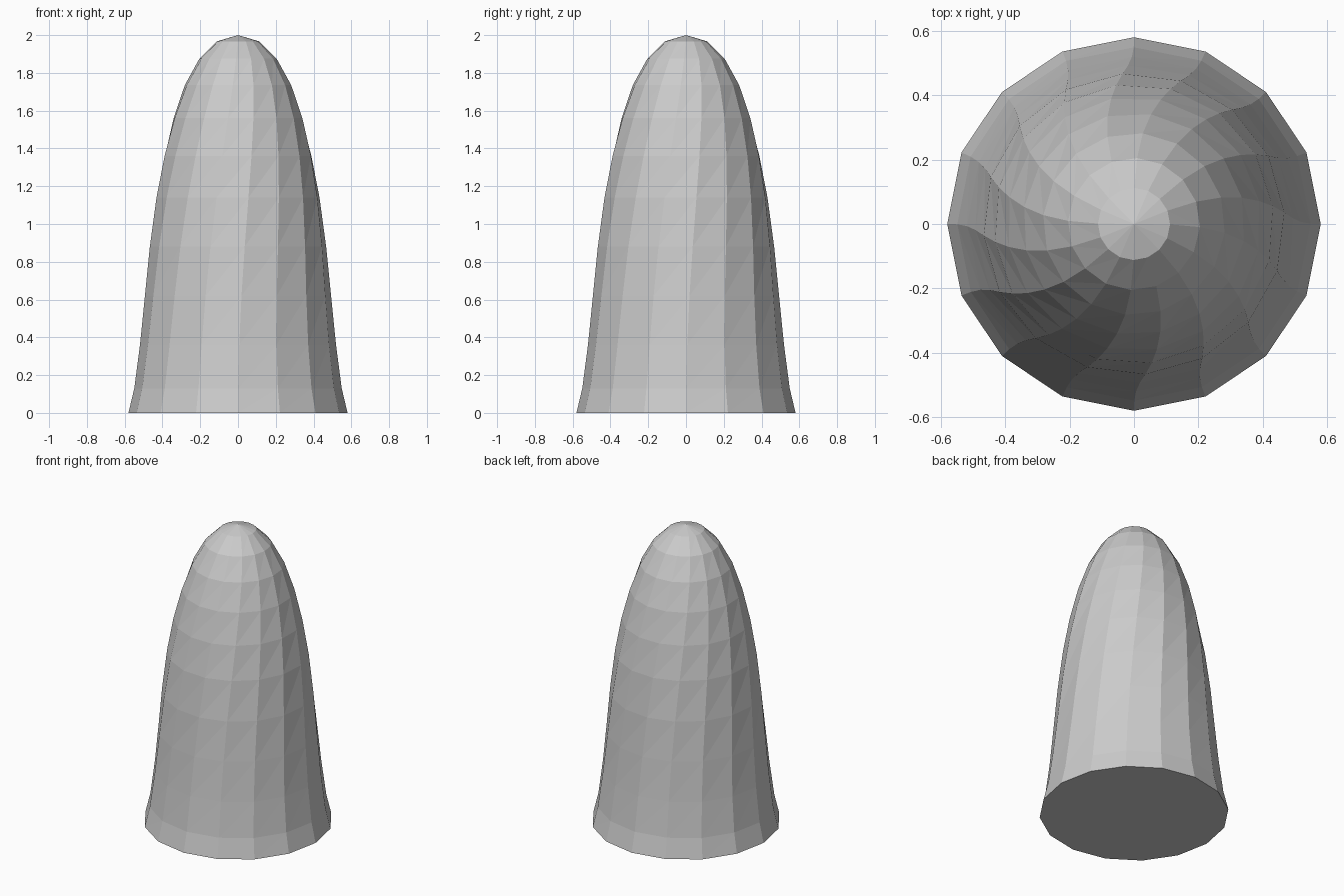
import bpy, bmesh, math

if "Cube" in bpy.data.objects:
    bpy.data.objects.remove(bpy.data.objects["Cube"])

SIDES = 16
TWIST = math.radians(22.5)

# Profile (radius, height) of the tapering dome
PROFILE = [(0.58, 0), (0.549, 0.13), (0.519, 0.36), (0.493, 0.62), (0.468, 0.88),
           (0.435, 1.14), (0.395, 1.36), (0.345, 1.56), (0.283, 1.735),
           (0.205, 1.875), (0.112, 1.967)]

bm = bmesh.new()

# Rings, turning gradually faster towards the tip
rings = []
for r, z in PROFILE:
    turn = TWIST * (z / 2) ** 2
    rings.append([bm.verts.new((r * math.cos(turn + math.tau * i / SIDES),
                                r * math.sin(turn + math.tau * i / SIDES), z))
                  for i in range(SIDES)])

# Triangulated wall
for low, high in zip(rings, rings[1:]):
    for i in range(SIDES):
        j = (i + 1) % SIDES
        bm.faces.new((low[i], low[j], high[j]))
        bm.faces.new((low[i], high[j], high[i]))

# Tip fan and flat base
tip = bm.verts.new((0, 0, 2))
for i in range(SIDES):
    bm.faces.new((rings[-1][i], rings[-1][(i + 1) % SIDES], tip))
bm.faces.new(rings[0][::-1])

mesh = bpy.data.meshes.new("twisted_dome")
bm.to_mesh(mesh)
bm.free()
bpy.context.collection.objects.link(bpy.data.objects.new("twisted_dome", mesh))
